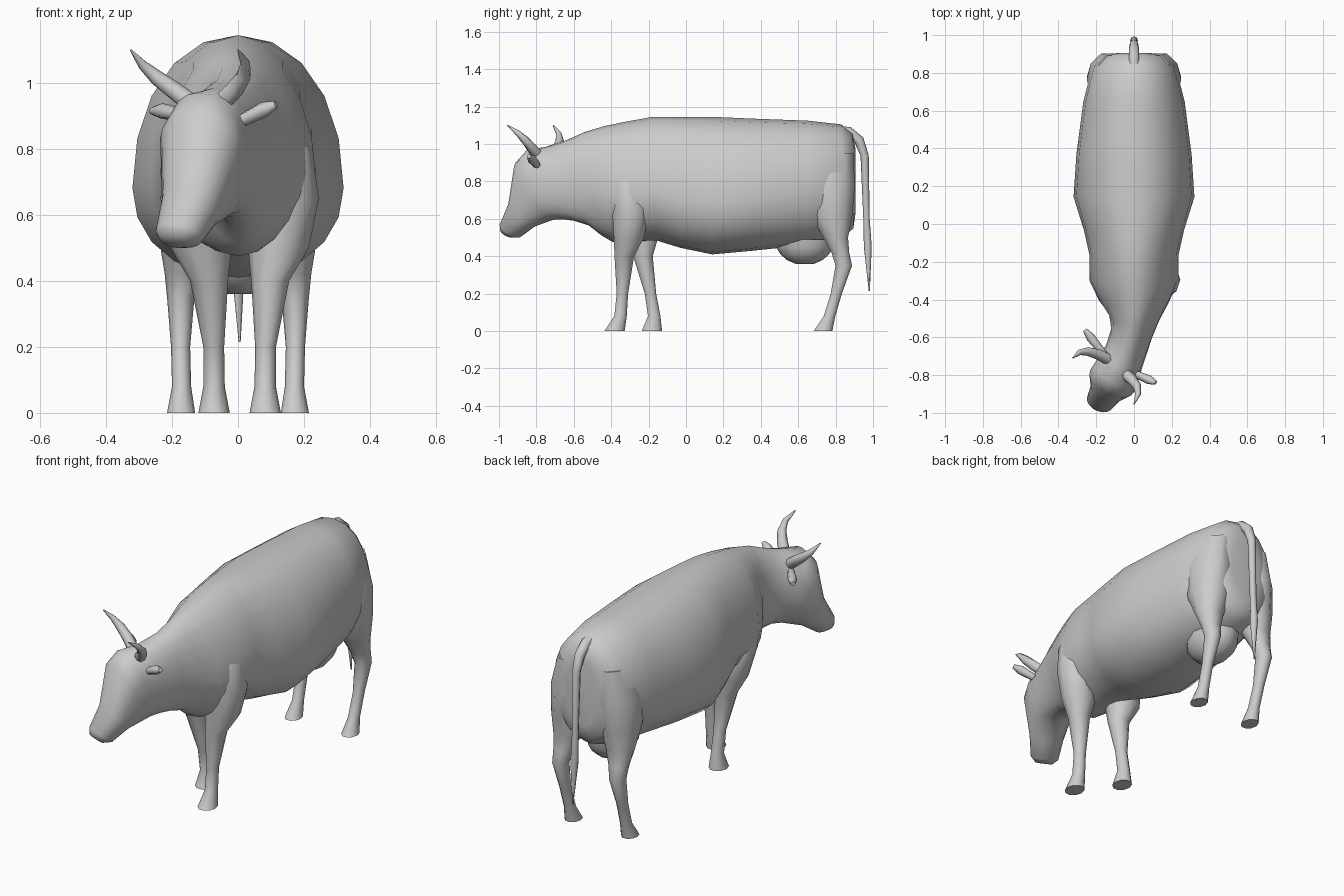
import bpy, bmesh, math
from mathutils import Vector

hide = bpy.data.materials.new("plain grey hide")
hide.diffuse_color = (0.6, 0.6, 0.6, 1)


def loft(name, rings, angle=50):
    """Skin a list of equal-length point rings and close both ends."""
    bm = bmesh.new()
    loops = [[bm.verts.new(p) for p in r] for r in rings]
    n = len(loops[0])
    for a, b in zip(loops, loops[1:]):
        for i in range(n):
            j = (i + 1) % n
            bm.faces.new((a[i], a[j], b[j], b[i]))
    bm.faces.new(loops[0][::-1])
    bm.faces.new(loops[-1])
    bmesh.ops.recalc_face_normals(bm, faces=bm.faces[:])
    me = bpy.data.meshes.new(name)
    bm.to_mesh(me)
    bm.free()
    me.materials.append(hide)
    ob = bpy.data.objects.new(name, me)
    bpy.context.collection.objects.link(ob)
    bpy.ops.object.select_all(action='DESELECT')
    ob.select_set(True)
    bpy.context.view_layer.objects.active = ob
    bpy.ops.object.shade_smooth_by_angle(angle=math.radians(angle))
    return ob


def power(v, e):
    return math.copysign(abs(v) ** (2 / e), v)


def torso_ring(yt, zt, yb, zb, hw, widest, n=20):
    """Section between a top and a bottom point; neck and head swing to -x."""
    ym, pts = (yt + yb) / 2, []
    xc = -0.643 * max(0, -0.5 - ym) ** 1.55
    a = math.radians(27) * min(1, max(0, (-0.4 - ym) / 0.34))
    e = 1.9 if -0.5 < ym < -0.1 else 2.1
    for i in range(n):
        t = 2 * math.pi * i / n
        s = power(math.sin(t), e)
        u = widest + s * ((1 - widest) if s > 0 else widest)
        y, z = yb + u * (yt - yb), zb + u * (zt - zb)
        lat = hw * power(math.cos(t), e)
        pts.append((xc + math.tan(a) * (y - ym) + lat * math.cos(a),
                    y - lat * math.sin(a), z))
    return pts


def limb(name, rings, n=10):
    """Leg from horizontal ovals given as z, x min, x max, y min, y max."""
    out = []
    for z, x0, x1, y0, y1 in rings:
        out.append([((x0 + x1) / 2 + (x1 - x0) / 2 * math.cos(2 * math.pi * i / n),
                     (y0 + y1) / 2 + (y1 - y0) / 2 * math.sin(2 * math.pi * i / n), z)
                    for i in range(n)])
    return loft(name, out)


def tube(name, path, radii, up=(0, 0, 1), n=8):
    """Tapered round tube along a path."""
    pts = [Vector(p) for p in path]
    out = []
    for i, p in enumerate(pts):
        d = (pts[min(i + 1, len(pts) - 1)] - pts[max(i - 1, 0)]).normalized()
        side = d.cross(Vector(up)).normalized()
        top = side.cross(d)
        out.append([p + radii[i] * (side * math.cos(2 * math.pi * k / n)
                                    + top * math.sin(2 * math.pi * k / n))
                    for k in range(n)])
    return loft(name, out)


# Torso, neck and turned head in one skin, rump to muzzle
loft("body_and_head", [torso_ring(*r) for r in [
    (0.905, 0.98, 0.905, 0.62, 0.09, 0.5),
    (0.89, 1.06, 0.895, 0.55, 0.165, 0.5),
    (0.83, 1.105, 0.84, 0.50, 0.22, 0.5),
    (0.65, 1.125, 0.65, 0.46, 0.268, 0.46),
    (0.38, 1.135, 0.36, 0.43, 0.305, 0.4),
    (0.15, 1.145, 0.14, 0.41, 0.32, 0.37),
    (-0.04, 1.145, -0.03, 0.445, 0.265, 0.37),
    (-0.18, 1.145, -0.16, 0.485, 0.235, 0.4),
    (-0.32, 1.12, -0.29, 0.48, 0.235, 0.38),
    (-0.44, 1.095, -0.39, 0.475, 0.185, 0.4),
    (-0.54, 1.065, -0.45, 0.51, 0.135, 0.45),
    (-0.64, 1.02, -0.52, 0.565, 0.11, 0.5),
    (-0.75, 0.985, -0.60, 0.59, 0.11, 0.55),
    (-0.84, 0.97, -0.66, 0.598, 0.122, 0.65),
    (-0.895, 0.905, -0.71, 0.595, 0.13, 0.65),
    (-0.935, 0.69, -0.82, 0.555, 0.09, 0.55),
    (-0.985, 0.575, -0.895, 0.50, 0.073, 0.5),
    (-0.985, 0.54, -0.935, 0.50, 0.045, 0.5)]], 60)

# Front legs: the left mirrors the right, set back towards the hoof
front = [(0, 0.035, 0.13, -0.44, -0.325), (0.08, 0.05, 0.115, -0.385, -0.315),
         (0.20, 0.052, 0.115, -0.372, -0.308), (0.40, 0.04, 0.155, -0.385, -0.275),
         (0.50, 0.03, 0.215, -0.39, -0.22), (0.65, 0.03, 0.245, -0.40, -0.19),
         (0.80, 0.03, 0.225, -0.40, -0.22), (0.92, 0.05, 0.15, -0.37, -0.27)]
limb("front_leg_right", front)
back = [0.2 * max(0, 1 - r[0] / 0.8) for r in front]
limb("front_leg_left", [(z, 0.01 - b, 0.01 - a, c + s, d + s)
                        for (z, a, b, c, d), s in zip(front, back)])

# Hind legs, mirrored
hind = [(0, 0.13, 0.215, 0.68, 0.785), (0.08, 0.142, 0.20, 0.735, 0.80),
        (0.20, 0.145, 0.203, 0.772, 0.835), (0.35, 0.132, 0.215, 0.797, 0.89),
        (0.42, 0.115, 0.222, 0.775, 0.875), (0.50, 0.085, 0.235, 0.73, 0.87),
        (0.62, 0.04, 0.25, 0.66, 0.895), (0.78, 0.03, 0.25, 0.62, 0.91),
        (0.95, 0.04, 0.20, 0.66, 0.90)]
limb("hind_leg_right", hind)
limb("hind_leg_left", [(z, -b, -a, c, d) for z, a, b, c, d in hind])

# Udder: rounded bowl under the belly
bowl = []
for k in range(1, 6):
    t = math.radians(18 * k)
    rx, ry = 0.125 * math.sin(t), 0.16 * math.sin(t)
    bowl.append((0.49 - 0.137 * math.cos(t), -rx, rx, 0.635 - ry, 0.635 + ry))
limb("udder", bowl, 12)

# Tail
tube("tail", [(0, 0.80, 1.07), (0, 0.87, 1.065), (0, 0.925, 1.02), (0, 0.955, 0.94),
              (0, 0.965, 0.60), (0, 0.972, 0.45), (0.005, 0.98, 0.215)],
     (0.026, 0.028, 0.027, 0.022, 0.017, 0.021, 0.003), up=(0, 1, 0.01))

# Curved horns
horn_r = (0.03, 0.028, 0.023, 0.015, 0.003)
tube("horn_left", [(-0.13, -0.72, 0.93), (-0.19, -0.69, 0.975), (-0.245, -0.675, 1.015),
                   (-0.29, -0.68, 1.055), (-0.325, -0.71, 1.10)], horn_r)
tube("horn_right", [(-0.05, -0.79, 0.94), (-0.01, -0.825, 0.98), (0.017, -0.86, 1.02),
                    (0.022, -0.90, 1.06), (0.0, -0.955, 1.10)], horn_r)

# Ears
ear_r = (0.018, 0.024, 0.012)
tube("ear_right", [(0.0, -0.79, 0.88), (0.08, -0.825, 0.92), (0.115, -0.84, 0.935)], ear_r)
tube("ear_left", [(-0.15, -0.70, 0.90), (-0.23, -0.60, 0.915), (-0.26, -0.56, 0.915)], ear_r)
